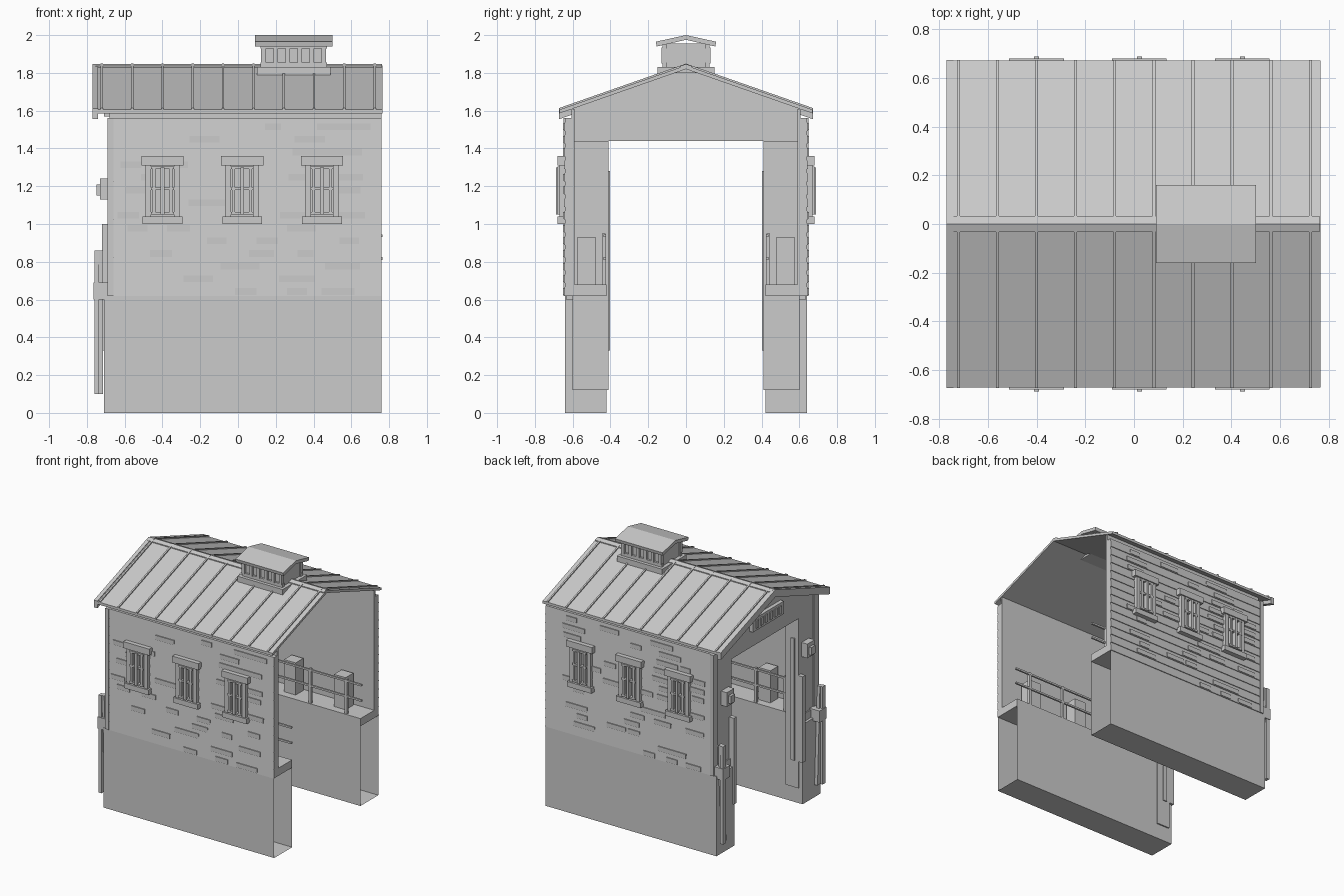
import bpy
import bmesh
import random
from mathutils import Vector

random.seed(4)
cube = bpy.data.objects.get("Cube")
if cube:
    bpy.data.objects.remove(cube, do_unlink=True)

GREY = (0.6, 0.6, 0.6, 1)
mat = bpy.data.materials.new("light grey")
mat.use_nodes = True
mat.diffuse_color = GREY
mat.node_tree.nodes["Principled BSDF"].inputs["Base Color"].default_value = GREY

SIDES = (1, -1)
RIDGE, SLOPE = 1.84, 0.35


def finish(name, bm):
    bmesh.ops.recalc_face_normals(bm, faces=bm.faces)
    mesh = bpy.data.meshes.new(name)
    bm.to_mesh(mesh)
    bm.free()
    mesh.materials.append(mat)
    obj = bpy.data.objects.new(name, mesh)
    bpy.context.collection.objects.link(obj)
    return obj


def add_box(bm, x0, x1, y0, y1, z0, z1):
    made = bmesh.ops.create_cube(bm, size=1)["verts"]
    for v in made:
        v.co = Vector((x1 if v.co.x > 0 else x0,
                       y1 if v.co.y > 0 else y0,
                       z1 if v.co.z > 0 else z0))


def add_prism(bm, profile, x0, x1):
    """Extrude a y-z outline along x."""
    face = bm.faces.new([bm.verts.new((x0, y, z)) for y, z in profile])
    out = bmesh.ops.extrude_face_region(bm, geom=[face])["geom"]
    moved = [g for g in out if isinstance(g, bmesh.types.BMVert)]
    bmesh.ops.translate(bm, verts=moved, vec=(x1 - x0, 0, 0))


def boxes(name, specs):
    bm = bmesh.new()
    for spec in specs:
        add_box(bm, *spec)
    return finish(name, bm)


def prisms(name, specs):
    bm = bmesh.new()
    for spec in specs:
        add_prism(bm, *spec)
    return finish(name, bm)


def both(specs):
    """Repeat boxes on the front and back sides."""
    return [(a, b, s * c, s * d, e, f) for a, b, c, d, e, f in specs for s in SIDES]


def both_profiles(specs):
    return [([(s * y, z) for y, z in p], a, b) for p, a, b in specs for s in SIDES]


def roof_z(y):
    return RIDGE - SLOPE * abs(y)


def slab(y0, y1, top, bottom):
    """Outline of a strip that follows the roof slope."""
    return [(y0, roof_z(y0) + top), (y1, roof_z(y1) + top),
            (y1, roof_z(y1) + bottom), (y0, roof_z(y0) + bottom)]


# Foundations, open at the left end
bm = bmesh.new()
for s in SIDES:
    add_box(bm, -0.71, 0.76, s * 0.42, s * 0.64, 0, 0.62)
bm.normal_update()
ends = [f for f in bm.faces if f.calc_center_median().x > 0.75]
bmesh.ops.delete(bm, geom=ends, context="FACES_ONLY")
finish("foundations", bm)
boxes("walkways", both([(-0.69, 0.76, 0.42, 0.6, 0.62, 0.68)]))

# Side walls with overlapping boards
boxes("inner_walls", both([(-0.68, 0.76, 0.59, 0.605, 0.62, 1.61)]))
ROWS = 14
STEP = 0.94 / ROWS
boards, planks = [], []
for i in range(ROWS):
    z = 0.62 + i * STEP
    boards.append(([(0.6, z), (0.646, z), (0.64, z + STEP), (0.6, z + STEP)], -0.68, 0.76))
    for s in SIDES:
        for k in range(3):
            x = random.uniform(-0.66, 0.54)
            planks.append((x, x + random.uniform(0.08, 0.2), s * 0.635, s * 0.65,
                           z + 0.005, z + STEP * 0.6))
prisms("wall_boards", both_profiles(boards))
boxes("loose_planks", planks)

# Gable wall with the tall doorway
boxes("door_jambs", both([(-0.68, -0.57, 0.41, 0.6, 0.12, 1.44)]))
prisms("gable_wall", [([(-0.6, 1.44), (0.6, 1.44), (0.6, roof_z(0.6) - 0.02),
                        (0, RIDGE - 0.02), (-0.6, roof_z(0.6) - 0.02)], -0.68, -0.64)])
boxes("jamb_strips", both([(-0.65, -0.62, 0.402, 0.412, 0.33, 1.28)]))
boxes("corner_boards", both([(-0.69, -0.66, 0.59, 0.648, 0.62, 1.56)]))
boxes("door_guards", both([(-0.72, -0.68, 0.405, 0.44, 0.33, 1)]))

# Blank sign board
boxes("sign_board", [(-0.71, -0.68, -0.19, 0.19, 1.57, 1.67)]
      + [(-0.718, -0.71, y - 0.015, y + 0.015, 1.59, 1.65)
         for y in (-0.14, -0.085, -0.03, 0.03, 0.085, 0.14)])

# Fender piles and lanterns beside the doorway
prisms("leaning_piles", both_profiles([
    ([(0.56, 0.1), (0.595, 0.1), (0.625, 0.86), (0.59, 0.86)], -0.74, -0.715)]))
boxes("upright_piles", both([(-0.76, -0.735, 0.595, 0.63, 0.1, 0.86)]))
boxes("pile_brackets", both([(-0.765, -0.68, 0.55, 0.635, 0.6, 0.69)]))
boxes("lanterns", both([(-0.73, -0.68, 0.45, 0.54, 1.13, 1.24),
                        (-0.75, -0.73, 0.47, 0.52, 1.15, 1.21)]))

# Main roof with ribs, ridge cap and barge boards
prisms("roof", both_profiles([(slab(0, 0.67, 0, -0.02), -0.765, 0.765)]))
ribs = [(slab(0, 0.672, 0.009, -0.005), -0.727 + i * 0.1605, -0.715 + i * 0.1605)
        for i in range(10)]
prisms("roof_ribs", both_profiles(ribs))
prisms("ridge_cap", both_profiles([(slab(0, 0.032, 0.007, -0.005), -0.755, 0.762)]))
prisms("barge_boards", both_profiles([(slab(0, 0.672, 0.006, -0.05), -0.77, -0.74)]))

# Roof ventilator
VENT_X = 0.295
prisms("vent_saddle", both_profiles([
    ([(0, 1.83), (0.15, 1.83), (0.15, 1.77), (0, 1.82)], VENT_X - 0.195, VENT_X + 0.195)]))
boxes("vent_body", [(VENT_X - 0.165, VENT_X + 0.165, -0.11, 0.11, 1.8, 1.955)])
trim = [(VENT_X - 0.175, VENT_X + 0.175, 0.1, 0.125, a, b)
        for a, b in ((1.83, 1.855), (1.93, 1.95))]
trim += [(VENT_X + dx - 0.012, VENT_X + dx + 0.012, 0.1, 0.13, 1.85, 1.935)
         for dx in (-0.16, -0.095, -0.032, 0.032, 0.095, 0.16)]
boxes("vent_frames", both(trim))
prisms("vent_roof", both_profiles([
    ([(0, 2), (0.16, 1.965), (0.155, 1.94), (0, 1.975)], VENT_X - 0.205, VENT_X + 0.205)]))

# Windows: casing, header, sill and glazing bars
frames, glass = [], []
for cx in (-0.4, 0.022, 0.445):
    for half, out, z0, z1 in ((0.112, 0.68, 1.31, 1.36), (0.105, 0.68, 1, 1.04)):
        frames.append((cx - half, cx + half, 0.63, out, z0, z1))
    for s in SIDES:
        frames.append((cx + s * 0.075 - 0.015, cx + s * 0.075 + 0.015, 0.63, 0.67, 1.04, 1.31))
        frames.append((cx + s * 0.045 - 0.008, cx + s * 0.045 + 0.008, 0.64, 0.68, 1.05, 1.3))
    frames.append((cx - 0.01, cx + 0.01, 0.64, 0.688, 1.05, 1.3))
    for z in (1.05, 1.18, 1.29):
        frames.append((cx - 0.06, cx + 0.06, 0.64, 0.68, z, z + 0.014))
    glass.append((cx - 0.065, cx + 0.065, 0.645, 0.655, 1.04, 1.31))
boxes("window_frames", both(frames))
boxes("window_panes", both(glass))

# Railings along the walkways
rails = [(-0.57, 0.765, 0.424, 0.438, z, z + 0.014) for z in (0.81, 0.93)]
rails += [(x - 0.01, x + 0.01, 0.425, 0.445, 0.68, 0.95) for x in (-0.55, -0.3, 0.01, 0.32, 0.63)]
boxes("railings", both(rails))

# Cabinets standing on the walkways
boxes("cabinets", both([(x - 0.05, x + 0.05, 0.48, 0.575, 0.68, 0.93)
                        for x in (-0.34, 0.11, 0.54)]))
